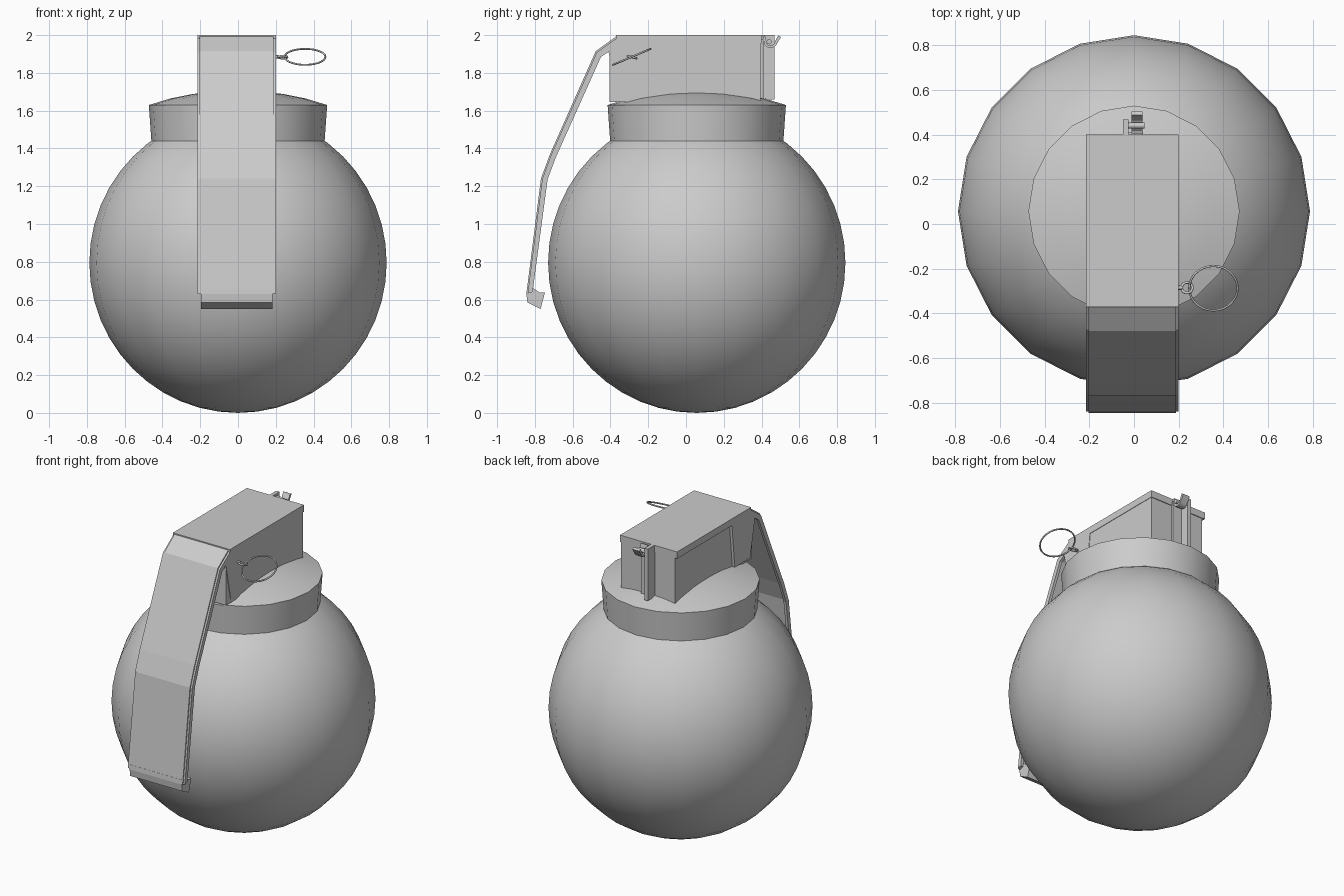
import bpy, bmesh
from math import cos, sin, pi, radians

if "Cube" in bpy.data.objects:
    bpy.data.objects.remove(bpy.data.objects["Cube"])

CY = 0.057      # y of the body axis
SEG = 20


def finish(name, bm, smooth=None):
    bmesh.ops.recalc_face_normals(bm, faces=bm.faces[:])
    me = bpy.data.meshes.new(name)
    bm.to_mesh(me)
    bm.free()
    ob = bpy.data.objects.new(name, me)
    bpy.context.collection.objects.link(ob)
    if smooth:
        bpy.ops.object.select_all(action='DESELECT')
        ob.select_set(True)
        bpy.context.view_layer.objects.active = ob
        bpy.ops.object.shade_smooth_by_angle(angle=radians(smooth))
    return ob


def lathe(name, profile):
    """Spin an (r, z) profile around the body axis."""
    bm = bmesh.new()
    vs = [bm.verts.new((r, CY, z)) for r, z in profile]
    edges = [bm.edges.new(p) for p in zip(vs, vs[1:])]
    bmesh.ops.spin(bm, geom=vs + edges, cent=(0, CY, 0), axis=(0, 0, 1),
                   angle=2 * pi, steps=SEG, use_merge=True)
    bmesh.ops.remove_doubles(bm, verts=bm.verts[:], dist=1e-4)
    return finish(name, bm, 30)


def prism(name, profile, x0, x1, smooth=None):
    """Extrude a (y, z) outline from x0 to x1."""
    bm = bmesh.new()
    face = bm.faces.new([bm.verts.new((x0, y, z)) for y, z in profile])
    out = bmesh.ops.extrude_face_region(bm, geom=[face])
    moved = [g for g in out['geom'] if isinstance(g, bmesh.types.BMVert)]
    bmesh.ops.translate(bm, verts=moved, vec=(x1 - x0, 0, 0))
    return finish(name, bm, smooth)


def rect(y0, y1, z0, z1):
    return [(y0, z0), (y1, z0), (y1, z1), (y0, z1)]


def wire_ring(name, loc, radius, wire, tilt):
    bpy.ops.mesh.primitive_torus_add(location=loc, rotation=(radians(tilt), 0, 0),
                                     major_radius=radius, minor_radius=wire,
                                     major_segments=28, minor_segments=8)
    bpy.context.object.name = name
    bpy.ops.object.shade_smooth_by_angle(angle=radians(60))


# round body
bpy.ops.mesh.primitive_uv_sphere_add(segments=SEG, ring_count=24, radius=0.795,
                                     location=(0, CY, 0.795), rotation=(0, 0, 0))
body = bpy.context.object
body.name = "round_body"
body.scale = (0.99, 0.99, 1)
bpy.ops.object.shade_smooth_by_angle(angle=radians(30))

# collar with domed cap
lathe("collar", [(0, 1.43), (0.458, 1.43), (0.472, 1.63), (0.36, 1.664),
                 (0.24, 1.688), (0.12, 1.702), (0, 1.707)])

# head block, its lid and the cheek plates at the front
prism("head_block", [(-0.405, 1.645), (-0.405, 1.90), (-0.36, 1.96),
                     (0.395, 1.96), (0.395, 1.655)], -0.197, 0.197)
prism("head_lid", rect(-0.37, 0.40, 1.955, 2.0), -0.215, 0.2)
cheek = [(-0.37, 1.96), (-0.41, 1.91), (-0.36, 1.67), (-0.20, 1.67), (-0.17, 1.96)]
for side, x0, x1 in (("left", -0.215, -0.197), ("right", 0.185, 0.2)):
    prism("cheek_plate_" + side, cheek, x0, x1)

# lever: bent plate with a side flange along each edge
outer = [(-0.36, 2.0), (-0.478, 1.915), (-0.72, 1.37), (-0.768, 1.24), (-0.845, 0.63)]
inner = [(-0.36, 1.945), (-0.45, 1.885), (-0.688, 1.355), (-0.733, 1.235), (-0.812, 0.64)]
mid = [(o[0] * .55 + i[0] * .45, o[1] * .55 + i[1] * .45) for o, i in zip(outer, inner)]
back = [(o[0] * .8 + i[0] * .2, o[1] * .8 + i[1] * .2) for o, i in zip(outer, inner)]
prism("lever_plate", outer + mid[::-1], -0.203, 0.188)
for side, x0, x1 in (("left", -0.215, -0.197), ("right", 0.182, 0.2)):
    prism("lever_flange_" + side, back + inner[::-1], x0, x1)

# curled tip of the lever
prism("lever_tip", [(-0.845, 0.63), (-0.84, 0.585), (-0.77, 0.55), (-0.747, 0.637),
                    (-0.775, 0.637), (-0.815, 0.665), (-0.842, 0.66)], -0.197, 0.182)

# rear bracket: base strip and standing fin
prism("bracket_base", rect(0.39, 0.41, 1.66, 1.98), -0.05, 0.04)
prism("bracket_fin", rect(0.395, 0.468, 1.66, 2.0), -0.05, -0.025)

# hook strip swept around an arc, hanging on a short cross bar
arc = [(0.447 + cos(a) * 0.036, 1.967 + sin(a) * 0.036)
       for a in [radians(170 + 22 * k) for k in range(8)]]
arc_in = [(0.447 + cos(a) * 0.022, 1.967 + sin(a) * 0.022)
          for a in [radians(170 + 22 * k) for k in range(8)]]
hook = [(0.405, 1.993)] + arc + [(0.503, 1.99), (0.488, 1.998)] + arc_in[::-1] + [(0.418, 1.998)]
prism("rear_hook", hook, -0.012, 0.038, 30)
bar = [(0.44 + cos(k * pi / 4) * 0.014, 1.965 + sin(k * pi / 4) * 0.014) for k in range(8)]
prism("hook_bar", bar, -0.03, 0.046, 50)

# safety pin, its eye and the pull ring
pin = [(-0.285 + cos(k * pi / 4) * 0.009, 1.885 + sin(k * pi / 4) * 0.009) for k in range(8)]
prism("safety_pin", pin, 0.15, 0.215, 50)
wire_ring("pin_eye", (0.237, -0.285, 1.883), 0.024, 0.006, -14)
wire_ring("pull_ring", (0.355, -0.287, 1.885), 0.108, 0.005, 23)
